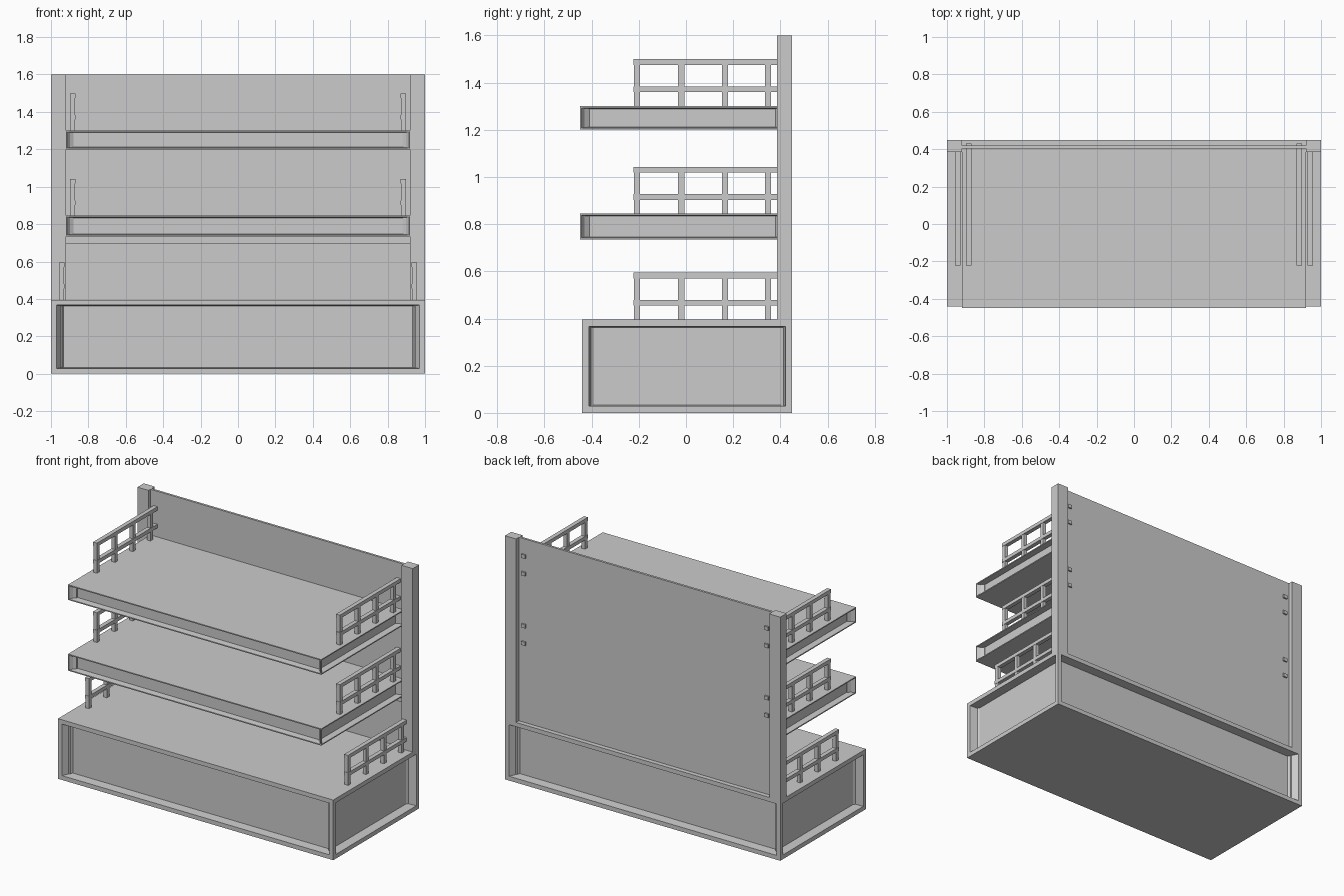
import bpy, bmesh
from mathutils import Vector

if "Cube" in bpy.data.objects:
    bpy.data.objects.remove(bpy.data.objects["Cube"])


def finish(name, bm):
    bmesh.ops.recalc_face_normals(bm, faces=bm.faces)
    me = bpy.data.meshes.new(name)
    bm.to_mesh(me)
    bm.free()
    ob = bpy.data.objects.new(name, me)
    bpy.context.collection.objects.link(ob)
    return ob


def add_box(bm, x, y, z):
    """Box from (min, max) pairs on each axis."""
    verts = bmesh.ops.create_cube(bm, size=1)["verts"]
    for v in verts:
        v.co = Vector(lo + (c + 0.5) * (hi - lo) for c, (lo, hi) in zip(v.co, (x, y, z)))


def box(name, x, y, z):
    bm = bmesh.new()
    add_box(bm, x, y, z)
    return finish(name, bm)


def recessed_box(name, x, y, z, normals, border, depth, end_slope):
    """Box whose chosen sides carry a framed recess with sloped ends."""
    bm = bmesh.new()
    add_box(bm, x, y, z)
    bm.normal_update()
    for n in normals:
        n = Vector(n)
        face = max(bm.faces, key=lambda f: (f.normal.dot(n) > 0.99) * f.calc_area())
        bmesh.ops.inset_region(bm, faces=[face], thickness=border)
        bmesh.ops.inset_region(bm, faces=[face], thickness=0.006)
        mid = face.calc_center_median()
        along = 1 if abs(n.x) > 0.5 else 0
        slope = end_slope[along]
        for v in face.verts:
            v.co -= n * depth
            v.co[along] -= slope if v.co[along] > mid[along] else -slope
        bm.normal_update()
    return finish(name, bm)


FRONT, BACK, LEFT, RIGHT = (0, -1, 0), (0, 1, 0), (-1, 0, 0), (1, 0, 0)

# base cabinet with a recessed panel on all four sides
recessed_box("base", (-1, 1), (-0.44, 0.45), (0, 0.395),
             (FRONT, BACK, LEFT, RIGHT), 0.04, 0.06, (0.034, 0.006))

# two shelves with shallow recesses along front and ends
for name, z in (("lower_shelf", (0.735, 0.845)), ("upper_shelf", (1.2, 1.3))):
    recessed_box(name, (-0.92, 0.92), (-0.45, 0.41), z,
                 (FRONT, LEFT, RIGHT), 0.01, 0.04, (0.025, 0.02))

# back wall and the ledger under the lower shelf
box("back_panel", (-0.92, 0.92), (0.405, 0.42), (0.395, 1.6))
box("shelf_ledger", (-0.92, 0.92), (0.395, 0.405), (0.695, 0.735))


def railing(name, x, deck, y_end):
    bm = bmesh.new()
    for y in (-0.22, -0.033, 0.152, 0.335):
        add_box(bm, (x - 0.0125, x + 0.0125), (y, y + 0.026), (deck, deck + 0.18))
    for z in (0.06, 0.175):
        add_box(bm, (x - 0.014, x + 0.014), (-0.223, y_end), (deck + z, deck + z + 0.024))
    finish(name, bm)


for side, s in (("left", -1), ("right", 1)):
    # corner posts
    box(f"{side}_post", tuple(sorted((s * 0.92, s))), (0.385, 0.45), (0.395, 1.6))
    # railings; the upper two run through the back panel
    railing(f"{side}_base_railing", s * 0.942, 0.395, 0.39)
    railing(f"{side}_lower_railing", s * 0.883, 0.843, 0.43)
    railing(f"{side}_upper_railing", s * 0.883, 1.3, 0.43)
